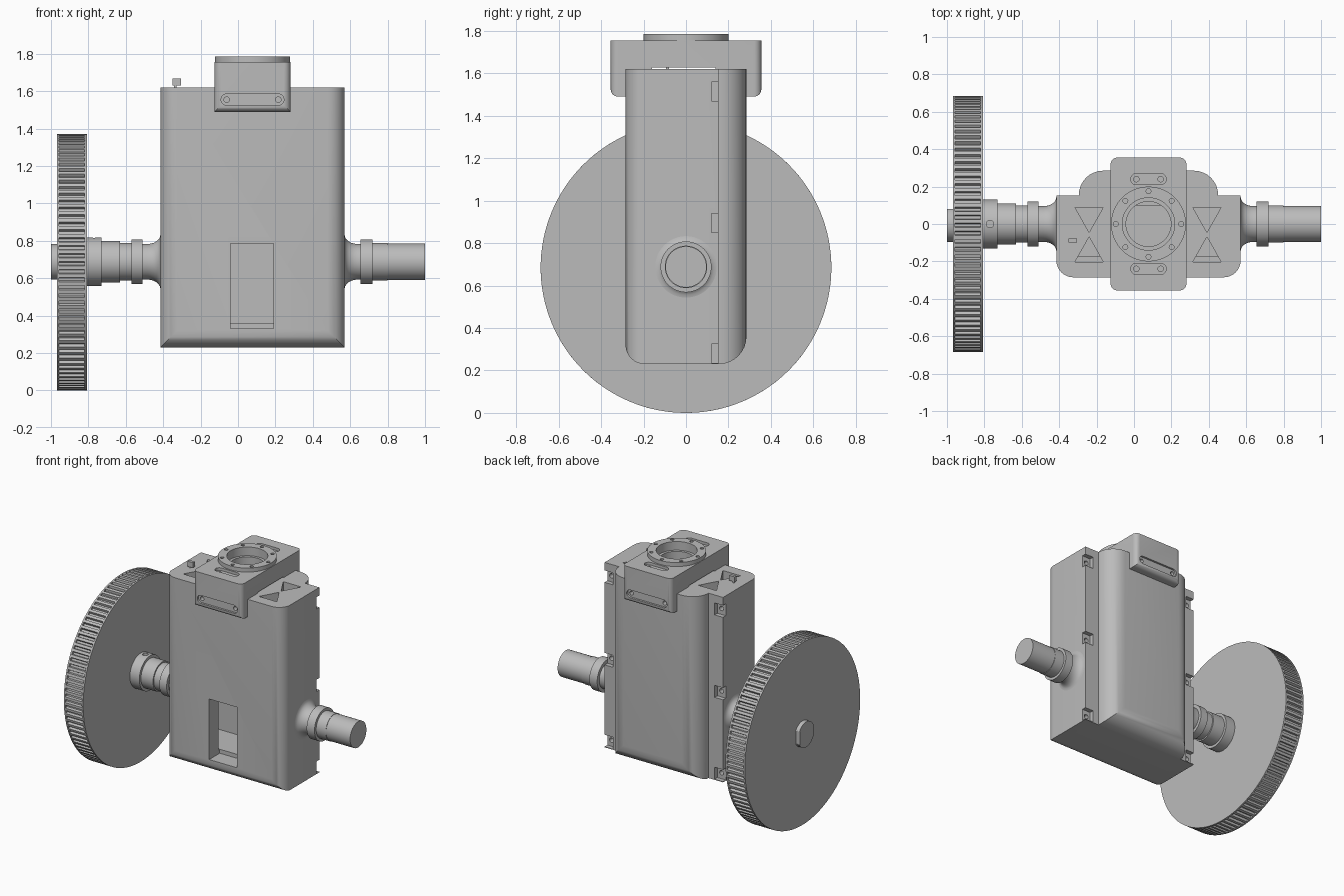
import bpy, bmesh, math
from mathutils import Matrix, Vector

old = bpy.data.objects.get("Cube")
if old:
    bpy.data.objects.remove(old, do_unlink=True)

grey = bpy.data.materials.new("plain grey")
grey.use_nodes = True
COLOUR = (0.5, 0.5, 0.5, 1)
grey.diffuse_color = COLOUR
grey.node_tree.nodes["Principled BSDF"].inputs["Base Color"].default_value = COLOUR

CX = 0.0775      # centre of the housing
AXLE = 0.688     # height of the shaft axis
ALONG_X = Matrix.Rotation(math.pi / 2, 4, 'Y')
ALONG_Y = Matrix.Rotation(-math.pi / 2, 4, 'X')


def finish(name, bm):
    bmesh.ops.recalc_face_normals(bm, faces=bm.faces)
    mesh = bpy.data.meshes.new(name)
    bm.to_mesh(mesh)
    bm.free()
    mesh.materials.append(grey)
    ob = bpy.data.objects.new(name, mesh)
    bpy.context.collection.objects.link(ob)
    return ob


def box(name, lo, hi, rounds=()):
    """Box between two corners; rounds = (edge rule, radius) pairs."""
    bm = bmesh.new()
    bmesh.ops.create_cube(bm, size=1)
    lo, hi = Vector(lo), Vector(hi)
    for rule, radius in rounds:
        edges = [e for e in bm.edges if rule((e.verts[0].co + e.verts[1].co) / 2)]
        for v in bm.verts:
            v.co = lo + (hi - lo) * (v.co + Vector((0.5, 0.5, 0.5)))
        bmesh.ops.bevel(bm, geom=edges, offset=radius, segments=8,
                        affect='EDGES', profile=0.5)
        return finish(name, bm)
    for v in bm.verts:
        v.co = lo + (hi - lo) * (v.co + Vector((0.5, 0.5, 0.5)))
    return finish(name, bm)


def prism(name, points, depth, matrix=Matrix()):
    """Outline in the local xy plane, extruded along local z."""
    bm = bmesh.new()
    face = bm.faces.new([bm.verts.new((x, y, 0)) for x, y in points])
    ext = bmesh.ops.extrude_face_region(bm, geom=[face])
    bmesh.ops.translate(bm, vec=(0, 0, depth),
                        verts=[g for g in ext["geom"] if isinstance(g, bmesh.types.BMVert)])
    bmesh.ops.transform(bm, matrix=matrix, verts=bm.verts)
    return finish(name, bm)


def circle(r, n=48):
    return [(r * math.cos(2 * math.pi * i / n), r * math.sin(2 * math.pi * i / n))
            for i in range(n)]


def stadium(half, r):
    return [(x + math.copysign(half, x), y) for x, y in
            ((r * math.cos(a), r * math.sin(a))
             for a in (math.pi * (i + 0.5) / 12 for i in range(24)))]


def lathe_x(name, profile):
    """Turn (x, radius) points about the shaft axis."""
    bm = bmesh.new()
    verts = [bm.verts.new((x, 0, r)) for x, r in profile]
    edges = [bm.edges.new(p) for p in zip(verts, verts[1:])]
    bmesh.ops.spin(bm, geom=verts + edges, axis=(1, 0, 0), cent=(0, 0, 0),
                   angle=2 * math.pi, steps=48)
    bmesh.ops.remove_doubles(bm, verts=bm.verts, dist=1e-5)
    bmesh.ops.translate(bm, vec=(0, 0, AXLE), verts=bm.verts)
    return finish(name, bm)


def combine(ob, tool, operation='DIFFERENCE'):
    mod = ob.modifiers.new("shape", 'BOOLEAN')
    mod.operation, mod.object, mod.solver = operation, tool, 'EXACT'
    bpy.context.view_layer.objects.active = ob
    bpy.ops.object.modifier_apply(modifier=mod.name)
    bpy.data.objects.remove(tool, do_unlink=True)


def move(x, y, z):
    return Matrix.Translation((x, y, z))


# Housing: wide front shell joined to a narrower rounded back cover
housing = box("housing", (-0.415, -0.285, 0.23), (0.57, 0.153, 1.62),
              [(lambda m: m.y < -0.4 and m.z < 0.4, 0.09)])
cover = box("cover", (-0.295, 0.1, 0.23), (0.45, 0.285, 1.62),
            [(lambda m: m.y > 0.4 and m.z < 0.4, 0.13)])
combine(housing, cover, 'UNION')

# Hollow inside and front window
combine(housing, box("cavity", (-0.33, -0.175, 0.36), (0.49, 0.1, 1.54)))
combine(housing, box("window", (-0.04, -0.4, 0.33), (0.19, -0.16, 0.785)))

# Hourglass openings in the top
for x in (-0.24, 0.39):
    for side, tip in ((1, 0.145), (-1, -0.145)):
        tri = [(0, side * 0.012), (0.075, tip), (-0.075, tip)]
        combine(housing, prism("opening", tri, 0.2, move(x, -0.057, 1.5)))

# Bolt pockets along both rear flanges
for z in (1.515, 0.895, 0.28):
    for side in (-1, 1):
        edge = CX + side * 0.4925
        inner = edge - side * 0.07
        combine(housing, box("pocket", (min(inner, edge + side * 0.05), 0.12, z - 0.045),
                             (max(inner, edge + side * 0.05), 0.2, z + 0.045)))
        combine(housing, prism("bolt_hole", circle(0.017, 16), 0.1,
                               move(edge - side * 0.035, 0.07, z) @ ALONG_Y))

# Saddle head straddling the top of the housing
head = box("head", (-0.125, -0.355, 1.49), (0.28, 0.355, 1.755),
           [(lambda m: abs(m.y) > 0.4 and m.z < 0.4, 0.035)])
combine(head, box("saddle", (-0.3, -0.28, 1.4), (0.5, 0.28, 1.615)))
combine(head, box("gap", (-0.3, -0.16, 1.6), (0.5, 0.14, 1.628)))

# Mounting slots with paired screw holes
for side in (-1, 1):
    front = move(CX, side * 0.34 - (0.1 if side < 0 else 0), 1.555) @ ALONG_Y
    combine(head, prism("slot", stadium(0.138, 0.03), 0.1, front))
    combine(head, prism("top_slot", stadium(0.065, 0.03), 0.1,
                        move(CX, side * 0.24, 1.735)))
    for end in (-1, 1):
        x = CX + end * 0.138
        y = 0.29 if side > 0 else -0.4
        combine(head, prism("screw_hole", circle(0.015, 16), 0.11,
                            move(x, y, 1.555) @ ALONG_Y))
        combine(head, prism("screw_hole", circle(0.015, 16), 0.1,
                            move(CX + end * 0.065, side * 0.24, 1.69)))

# Round flange with bolt circle and stepped bore
flange = prism("flange", circle(0.2, 64), 0.034, move(CX, 0, 1.751))
for px, py in circle(0.175, 8):
    combine(flange, prism("bolt_hole", circle(0.013, 12), 0.1, move(CX + px, py, 1.765)))
combine(flange, prism("bore", circle(0.14), 0.1, move(CX, 0, 1.73)))
combine(head, prism("bore", circle(0.14), 0.1, move(CX, 0, 1.72)))
combine(head, prism("bore", circle(0.12), 0.3, move(CX, 0, 1.55)))
combine(housing, prism("bore", circle(0.12), 0.3, move(CX, 0, 1.45)))

# Small lever on the top
box("lever_stem", (-0.343, -0.095, 1.6), (-0.33, -0.08, 1.65))
box("lever_grip", (-0.35, -0.1, 1.63), (-0.305, -0.078, 1.668))

# Shafts with collars and flared roots
flare = [(0.07 * (1 - math.cos(a)), 0.095 + 0.05 * (1 - math.sin(a)))
         for a in (math.pi / 2 * i / 6 for i in range(7))]
left_root = [(0.57 + d, r) for d, r in flare]
gear_root = [(-0.415 - d, r) for d, r in flare]
gear_shaft = lathe_x("gear_shaft", [
    (-1, 0), (-1, 0.095), (-0.82, 0.095), (-0.82, 0.13), (-0.73, 0.13), (-0.73, 0.11),
    (-0.63, 0.11), (-0.63, 0.1), (-0.57, 0.1), (-0.57, 0.12), (-0.51, 0.12),
    (-0.51, 0.095)] + gear_root[::-1] + [(-0.36, 0.145), (-0.36, 0)])
combine(gear_shaft, box("keyway", (-1.1, 0.075, AXLE - 0.05), (-0.96, 0.2, AXLE + 0.05)))
set_screw = prism("set_screw", circle(0.02, 16), 0.1, move(-0.77, 0, AXLE + 0.08))
combine(gear_shaft, set_screw)
output_shaft = lathe_x("output_shaft", [(0.52, 0), (0.52, 0.145)] + left_root + [
    (0.655, 0.095), (0.655, 0.12), (0.72, 0.12), (0.72, 0.1),
    (0.8, 0.1), (0.8, 0.097), (1, 0.097), (1, 0)])

# Large gear wheel: toothed core between two thin rims
TEETH = 100
step = 2 * math.pi / TEETH
teeth = []
for i in range(TEETH):
    for part, r in ((0, 0.667), (0.35, 0.667), (0.45, 0.685), (0.9, 0.685)):
        a = (i + part) * step
        teeth.append((r * math.cos(a), r * math.sin(a)))
prism("gear_teeth", teeth, 0.142, move(-0.96, 0, AXLE - 0.003) @ ALONG_X)
rims = [prism("gear_rim", circle(0.685, 128), 0.012, move(x, 0, AXLE - 0.003) @ ALONG_X)
        for x in (-0.969, -0.82)]

# Smooth shading on the rounded parts
bpy.ops.object.select_all(action='DESELECT')
for ob in [housing, head, flange, gear_shaft, output_shaft] + rims:
    ob.select_set(True)
    bpy.context.view_layer.objects.active = ob
bpy.ops.object.shade_smooth_by_angle(angle=math.radians(30))
bpy.ops.object.select_all(action='DESELECT')
